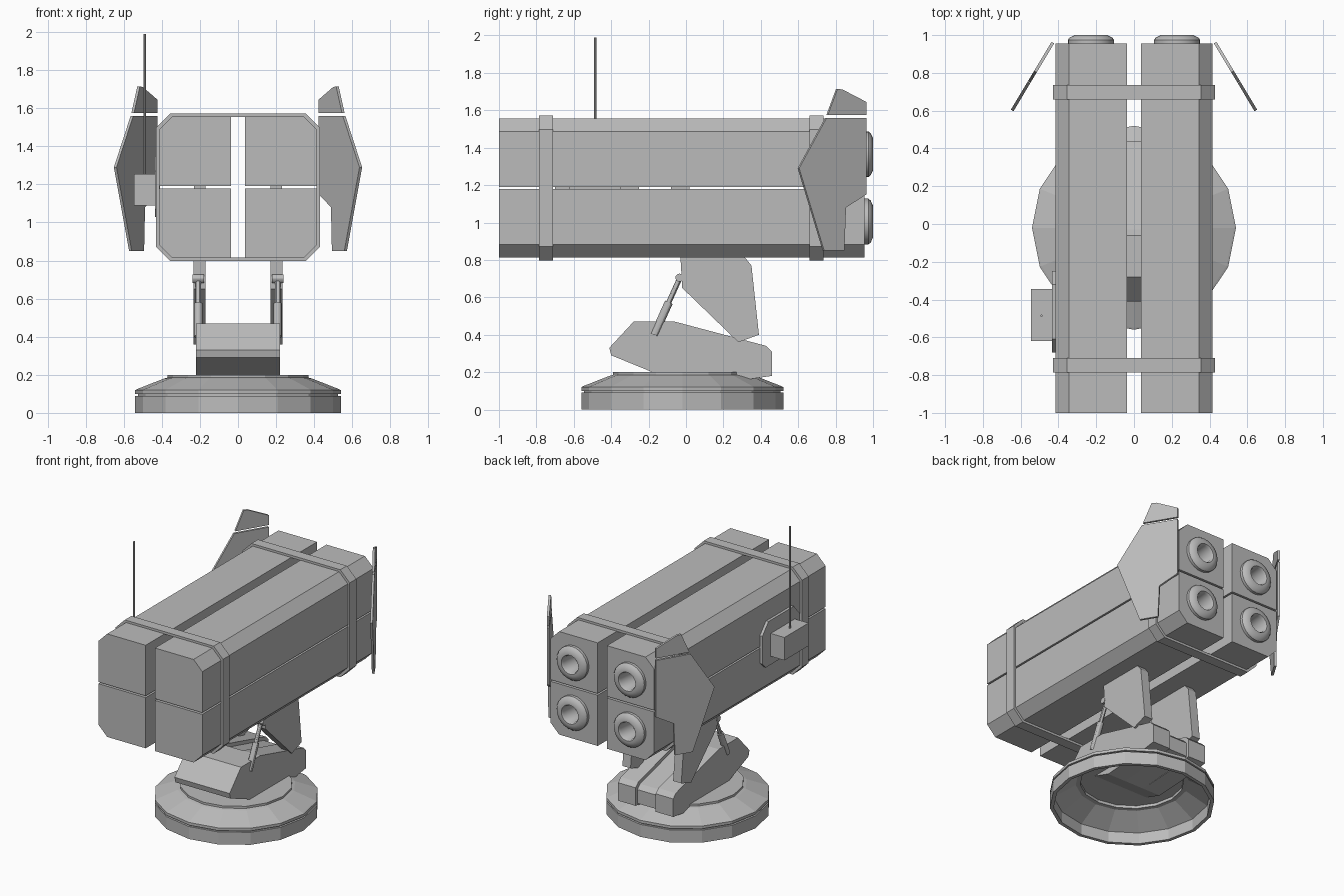
import bpy, bmesh, math
from mathutils import Vector, Matrix

cube = bpy.data.objects.get("Cube")
if cube:
    bpy.data.objects.remove(cube, do_unlink=True)

grey = bpy.data.materials.new("plain_grey")
grey.use_nodes = True
COLOUR = (0.5, 0.5, 0.5, 1)
grey.diffuse_color = COLOUR
grey.node_tree.nodes["Principled BSDF"].inputs["Base Color"].default_value = COLOUR


def loft(name, loops, ring=False, smooth=False):
    """Skin matching point loops; cap the ends, or join last to first for a ring."""
    bm = bmesh.new()
    rows = [[bm.verts.new(p) for p in loop] for loop in loops]
    n = len(rows[0])
    pairs = list(zip(rows, rows[1:]))
    if ring:
        pairs.append((rows[-1], rows[0]))
    else:
        bm.faces.new(rows[0])
        bm.faces.new(rows[-1])
    for a, b in pairs:
        for i in range(n):
            j = (i + 1) % n
            bm.faces.new((a[i], a[j], b[j], b[i]))
    bmesh.ops.recalc_face_normals(bm, faces=bm.faces)
    mesh = bpy.data.meshes.new(name)
    bm.to_mesh(mesh)
    bm.free()
    obj = bpy.data.objects.new(name, mesh)
    bpy.context.collection.objects.link(obj)
    mesh.materials.append(grey)
    if smooth:
        bpy.ops.object.select_all(action='DESELECT')
        obj.select_set(True)
        bpy.context.view_layer.objects.active = obj
        bpy.ops.object.shade_smooth_by_angle(angle=math.radians(30))
    return obj


def side_plate(name, profile, x0, x1):
    """Extrude a (y, z) outline across x."""
    return loft(name, [[(x, y, z) for y, z in profile] for x in (x0, x1)])


def along_y(profile, y):
    return [(x, y, z) for x, z in profile]


def box(name, x0, x1, y0, y1, z0, z1):
    return side_plate(name, [(y0, z0), (y1, z0), (y1, z1), (y0, z1)], x0, x1)


def lathe(name, profile, start, direction, sides, smooth=False):
    """Turn (radius, distance) pairs about an axis."""
    rot = Vector(direction).to_track_quat('Z', 'Y').to_matrix()
    loops = []
    for r, d in profile:
        loops.append([Vector(start) + rot @ Vector((r * math.cos(a), r * math.sin(a), d))
                      for a in (math.tau * i / sides for i in range(sides))])
    return loft(name, loops, smooth=smooth)


# Hollow turntable base
lathe("turntable_base",
      [(.33, .2), (.37, .2), (.37, .185), (.39, .18), (.53, .125), (.54, .12),
       (.54, .1), (.525, .1), (.525, .09), (.54, .09), (.54, 0), (.515, 0),
       (.515, .08), (.37, .165), (.34, .165), (.34, .185)],
      (0, -.02, 0), (0, 0, 1), 16)

# Pedestal: two cheeks around a slightly lower middle block
front = [(-.18, .2), (-.4, .29), (-.41, .33), (-.28, .47), (-.06, .47)]
cheek = front + [(.43, .34), (.46, .31), (.46, .18), (.32, .16), (0, .14)]
middle = front + [(-.03, .435), (.41, .32), (.44, .29), (.44, .19), (.32, .165), (0, .14)]
side_plate("pedestal_middle", middle, -.09, .09)

arm = [(-.03, .82), (.31, .82), (.35, .77), (.39, .4), (.28, .36), (-.02, .65)]
for s, side in ((1, "left"), (-1, "right")):
    side_plate("pedestal_cheek_" + side, cheek, s * .08, s * .22)
    side_plate("lift_arm_" + side, arm, s * .17, s * .235)
    # Lift piston with sleeve and pin head
    low, high = Vector((s * .208, -.17, .4)), Vector((s * .208, -.03, .71))
    axis = high - low
    lathe("piston_" + side,
          [(.022, 0), (.022, .19), (.014, .19), (.014, axis.length)], low, axis, 12, True)
    lathe("piston_pin_" + side, [(.022, 0), (.022, .06)],
          (s * .178, -.035, .705), (s, 0, 0), 12, True)


# Four launch tubes with nozzles; chamfers sit on the outer corners
IN_X, OUT_X, MID_Z, HALF, CUT = .037, .415, 1.185, .372, .07
for s, side in ((1, "left"), (-1, "right")):
    for t, level in ((1, "upper"), (-1, "lower")):
        tag = level + "_" + side
        shape = [(IN_X, .006), (OUT_X, .006), (OUT_X, HALF - CUT), (OUT_X - CUT, HALF), (IN_X, HALF)]
        shape = [(s * x, MID_Z + t * z) for x, z in shape]
        tube = loft("launch_tube_" + tag, [along_y(shape, -1), along_y(shape, .955)])
        centre = (s * .228, 0, MID_Z + t * .18)
        # Bore cut into the rear wall
        cutter = lathe("bore_cutter", [(.075, .8), (.075, 1.1)], centre, (0, 1, 0), 24)
        cutter.hide_render = True
        mod = tube.modifiers.new("bore", 'BOOLEAN')
        mod.operation, mod.solver, mod.object = 'DIFFERENCE', 'EXACT', cutter
        bpy.ops.object.select_all(action='DESELECT')
        bpy.context.view_layer.objects.active = tube
        tube.select_set(True)
        bpy.ops.object.modifier_apply(modifier=mod.name)
        bpy.data.objects.remove(cutter, do_unlink=True)
        lathe("nozzle_" + tag,
              [(.07, .85), (.078, .945), (.122, .945), (.122, .975), (.113, .987), (.085, 1),
               (.068, 1), (.06, .985), (.06, .86)], centre, (0, 1, 0), 24, True)
    # Spacers in the seam between upper and lower tubes
    for y0, y1 in ((-.7, -.62), (-.35, -.25), (-.08, .02)):
        box("seam_spacer_" + side, s * .17, s * .23, y0, y1, MID_Z - .01, MID_Z + .01)


# Straps wrapped around the tube pack
def octagon(w, h, c):
    pts = [(w, h - c), (w - c, h), (c - w, h), (-w, h - c),
           (-w, c - h), (c - w, -h), (w - c, -h), (w, c - h)]
    return [(x, MID_Z + z) for x, z in pts]


outer, inner = octagon(.43, .388, .075), octagon(.413, .37, .071)
for name, y0, y1 in (("front_strap", -.785, -.71), ("rear_strap", .66, .735)):
    loft(name, [along_y(outer, y0), along_y(outer, y1),
                along_y(inner, y1), along_y(inner, y0)], ring=True)

# Angled blast fins at the rear, each with a separate tip
fin = [(.43, 1.56), (.557, 1.56), (.645, 1.29), (.565, .85), (.5, .85), (.495, 1.08), (.43, 1.15)]
tip = [(.43, 1.575), (.553, 1.575), (.522, 1.715), (.505, 1.71), (.43, 1.645)]
for s, side in ((1, "left"), (-1, "right")):
    for name, outline in (("fin_", fin), ("fin_tip_", tip)):
        loops = []
        for off in (-.008, .008):
            loops.append([(s * (x + .86 * off), .96 - (x - .43) * 1.67 + .51 * off, z)
                          for x, z in outline])
        loft(name + side, loops)

# Radio box with mounting plate and whip aerial
plate = [(-.68, 1.07), (-.64, 1.03), (-.29, 1.03), (-.25, 1.07),
         (-.25, 1.27), (-.32, 1.35), (-.61, 1.35), (-.68, 1.27)]
side_plate("radio_plate", plate, -.435, -.41)
box("radio_box", -.545, -.43, -.62, -.345, 1.09, 1.255)
lathe("aerial", [(.006, 0), (.006, .74)], (-.49, -.485, 1.25), (0, 0, 1), 8, True)
